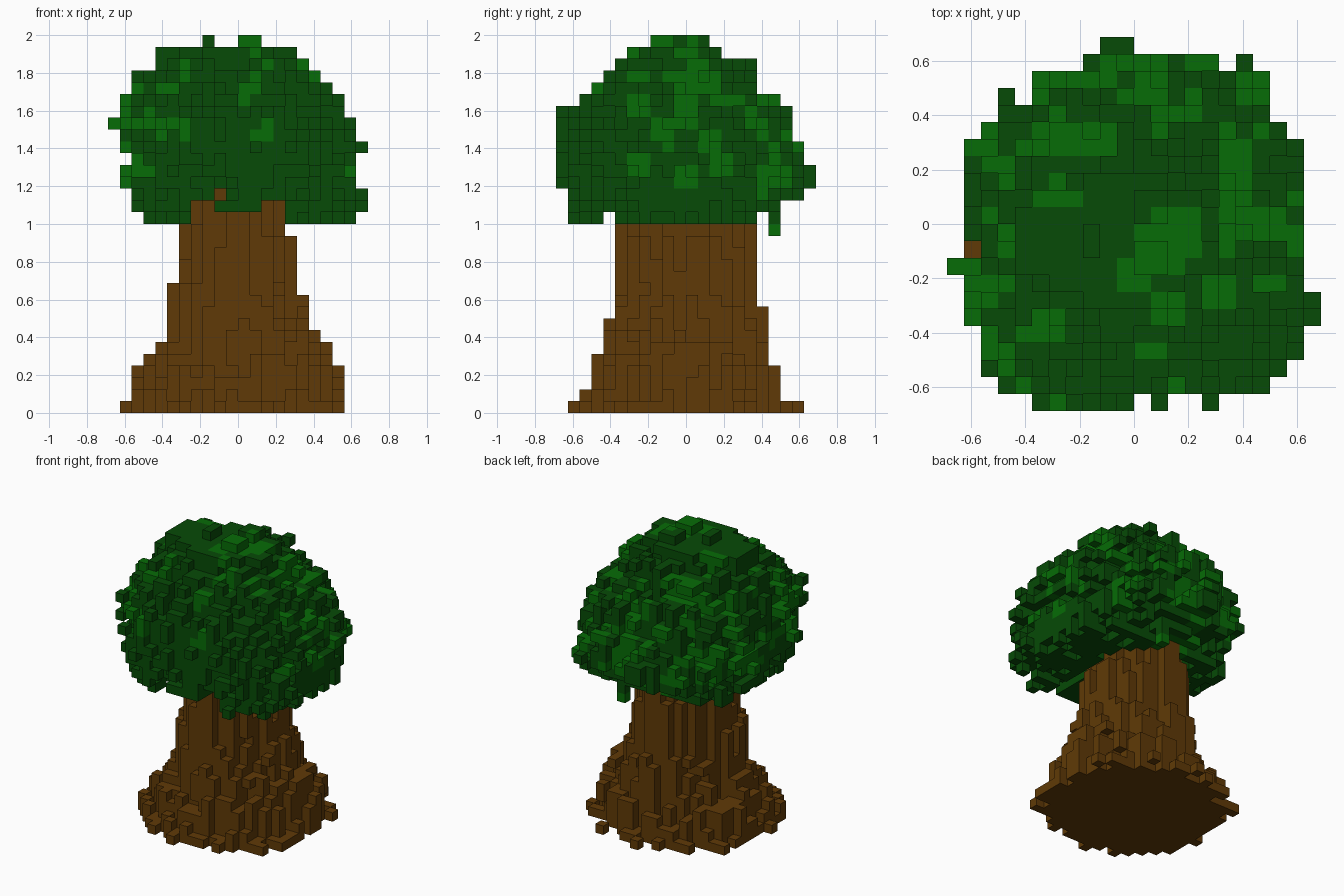
import bpy, bmesh, random
from mathutils import Vector, noise

if "Cube" in bpy.data.objects:
    bpy.data.objects.remove(bpy.data.objects["Cube"], do_unlink=True)

random.seed(11)
S = 0.0625  # block size


def material(name, rgb):
    m = bpy.data.materials.new(name)
    m.use_nodes = True
    m.diffuse_color = (*rgb, 1)
    m.node_tree.nodes["Principled BSDF"].inputs["Base Color"].default_value = (*rgb, 1)
    return m


bark = material("bark brown", (0.117, 0.042, 0.002))
dark = material("dark leaf green", (0.002, 0.070, 0.002))
light = material("light leaf green", (0.002, 0.150, 0.002))

# Block extents per layer: (layers, x min, x max, y min, y max)
TRUNK = [(1, -10, 10, -10, 10), (1, -10, 9, -9, 8), (2, -9, 9, -8, 8), (1, -8, 8, -8, 7),
         (1, -7, 8, -7, 7), (1, -6, 7, -7, 7), (2, -6, 6, -7, 7), (1, -6, 6, -7, 6),
         (1, -6, 5, -6, 6), (4, -5, 5, -6, 6), (1, -5, 4, -6, 6), (2, -4, 4, -6, 6)]
CROWN = [(1, -8, 10, -10, 8), (1, -9, 11, -10, 8), (1, -9, 11, -10, 10), (1, -10, 11, -11, 11),
         (1, -10, 10, -11, 11), (1, -9, 10, -11, 10), (1, -10, 11, -11, 10), (1, -10, 10, -11, 9),
         (1, -11, 10, -11, 9), (1, -10, 9, -11, 9), (1, -10, 9, -9, 8), (1, -9, 8, -8, 6),
         (1, -9, 7, -7, 6), (1, -8, 6, -6, 6), (1, -7, 5, -5, 3)]
# Crown plan outline from back to front: (rows, x min, x max)
PLAN = [(1, -2, 0), (1, -3, 7), (1, -6, 8), (1, -6, 8), (1, -9, 8), (1, -9, 9), (7, -10, 10),
        (1, -11, 10), (1, -10, 10), (2, -10, 11), (3, -9, 10), (1, -9, 9), (1, -6, 0)]

# Light leaf patches on the top (x, y, radius), front (x, z, radius) and left (y, z, radius)
TOP = [(-.30, .35, .13), (-.15, .33, .09), (.22, .55, .10), (.36, .47, .12), (.10, .42, .08),
       (-.50, .18, .09), (-.28, .12, .07), (.42, .22, .10), (.40, .00, .12), (.14, -.05, .12),
       (.02, -.16, .08), (-.50, -.08, .08), (-.32, -.42, .11), (.12, -.32, .09),
       (.30, -.26, .07), (-.50, -.42, .06)]
FRONT = [(-.50, 1.75, .10), (-.58, 1.63, .06), (-.15, 1.85, .07), (.30, 1.85, .06),
         (.40, 1.70, .08), (.05, 1.71, .06), (-.45, 1.48, .07), (-.31, 1.52, .06),
         (.14, 1.48, .06), (.55, 1.57, .06), (-.08, 1.92, .07), (.62, 1.40, .05)]
LEFT = [(-.20, 1.76, .09), (.00, 1.82, .10), (.20, 1.70, .10), (-.26, 1.62, .08),
        (.00, 1.60, .09), (-.12, 1.48, .08), (.12, 1.42, .08), (-.26, 1.32, .08),
        (.00, 1.24, .08), (.20, 1.30, .08), (.56, 1.38, .09), (.44, 1.22, .08),
        (-.62, 1.40, .06), (.34, 1.55, .06)]


def expand(table):
    return [row[1:] for row in table for _ in range(row[0])]


trunk_layers, crown_layers = expand(TRUNK), expand(CROWN)
plan = {10 - i: ext for i, ext in enumerate(expand(PLAN))}


def reach(x, y, ext, p):
    """Distance from the layer's middle, 1 on its rounded outline."""
    x0, x1, y0, y1 = ext
    u = abs(2 * x + 1 - x0 - x1) / (x1 - x0)
    v = abs(2 * y + 1 - y0 - y1) / (y1 - y0)
    return (u ** p + v ** p) ** (1 / p)


COLUMNS = [(x, y) for x in range(-11, 11) for y in range(-11, 11)]

# Trunk: every column stops at its own height, which makes ridges and root steps
trunk = set()
for x, y in COLUMNS:
    drop = int(4 * random.random() ** 2)
    limit = random.uniform(0.93, 0.99)
    for z in range(len(trunk_layers)):
        step = min(z + (min(drop, 1) if z == 0 else drop), len(trunk_layers) - 1)
        if reach(x, y, trunk_layers[step], 2.2 if z < 4 else 1.95) < limit:
            trunk.add((x, y, z))
trunk.discard((-7, 7, 0))

# Crown: solid core with loose single blocks on its skin, uneven in height on top
crown = set()
for x, y in COLUMNS:
    low = random.random() < 0.5
    for z, ext in enumerate(crown_layers, 16):
        p = 3.0 if y < 0 or z == 16 else 2.15
        if z > 27:
            p = 2.2
        if not plan[y][0] <= x < plan[y][1]:
            continue
        d = reach(x, y, ext, p) + 0.05 * noise.noise(Vector((x, y, z)) * 0.4)
        if low and z > 24:
            d = max(d, reach(x, y, crown_layers[min(z - 15, 14)], p) - 0.04)
        if not (d < 0.89 or (d < 1.02 and random.random() < 0.42)):
            continue
        # ragged underside, open around the trunk
        if z == 16 and (abs(x + 0.5) < 4 and y < 3 or y > 5 or y == -7
                        or random.random() < 0.2):
            continue
        if z == 17 and y < 0 and (-4 <= x < -2 or 2 <= x < 4):
            continue
        crown.add((x, y, z))
# stray leaf blocks and tip
crown |= {(2, 7, 15), (2, 7, 16), (2, 7, 17), (-8, 7, 20), (-8, 6, 20)}
crown |= {(x, 10, z) for x in (-2, -1) for z in (19, 20)}
crown |= {(-11, -3, 24), (10, -5, 17), (10, -6, 18), (10, -5, 22), (-1, -7, 28)}
crown |= {(x, -11, 22) for x in (1, 4)} | {(x, -10, 22) for x in (1, 4)}
crown |= {(-3, y, 31) for y in (-2, -1)} | {(x, y, 31) for x in (0, 1) for y in (-3, -2, 0, 1)}
# gaps that show the bark
trunk |= {(-2, -7, 18), (-2, -6, 18)}
crown -= {(-2, y, 18) for y in range(-11, -7)}
crown -= {(-10, -2, z) for z in range(16, 31)}
crown -= trunk
solid = trunk | crown


def leaf_colour(cell):
    """Light or dark, by patches on the side of the crown the block belongs to."""
    x, y, z = [(c + 0.5) * S for c in cell]
    sides = [((z - 1.3) / 0.62, TOP, x, y), (-y / 0.65, FRONT, x, z), (x / 0.62, LEFT, y, z),
             (max(-x / 0.62, y / 0.62), None, 0, 0)]
    _, patches, u, v = max(sides, key=lambda s: s[0])
    if patches:
        return int(any((u - a) ** 2 + (v - b) ** 2 < r * r for a, b, r in patches))
    n = noise.noise(Vector((x + 2.5, y + 1, z * 1.3)) * 6)
    return int(n > (0.22 if z < 1.2 else 0.0))


AXES = [Vector((1, 0, 0)), Vector((0, 1, 0)), Vector((0, 0, 1))]


def block_object(name, blocks, mats, colour=lambda c: 0):
    """Join blocks into one mesh, keeping only their exposed sides."""
    bm = bmesh.new()
    for c in sorted(blocks):
        index = colour(c)
        mid = Vector(c) + Vector((0.5, 0.5, 0.5))
        for a in range(3):
            for sign in (-1, 1):
                n = AXES[a] * sign
                if tuple(int(c[i] + n[i]) for i in range(3)) in solid:
                    continue
                s, t = AXES[(a + 1) % 3] * 0.5, AXES[(a + 2) % 3] * 0.5 * sign
                centre = mid + n * 0.5
                ring = [centre - s - t, centre + s - t, centre + s + t, centre - s + t]
                face = bm.faces.new([bm.verts.new(p * S) for p in ring])
                face.material_index = index
    bmesh.ops.remove_doubles(bm, verts=bm.verts[:], dist=0.001)
    mesh = bpy.data.meshes.new(name)
    bm.to_mesh(mesh)
    bm.free()
    for m in mats:
        mesh.materials.append(m)
    ob = bpy.data.objects.new(name, mesh)
    bpy.context.collection.objects.link(ob)
    return ob


block_object("trunk", trunk, [bark])
block_object("leaf_crown", crown, [dark, light], leaf_colour)
